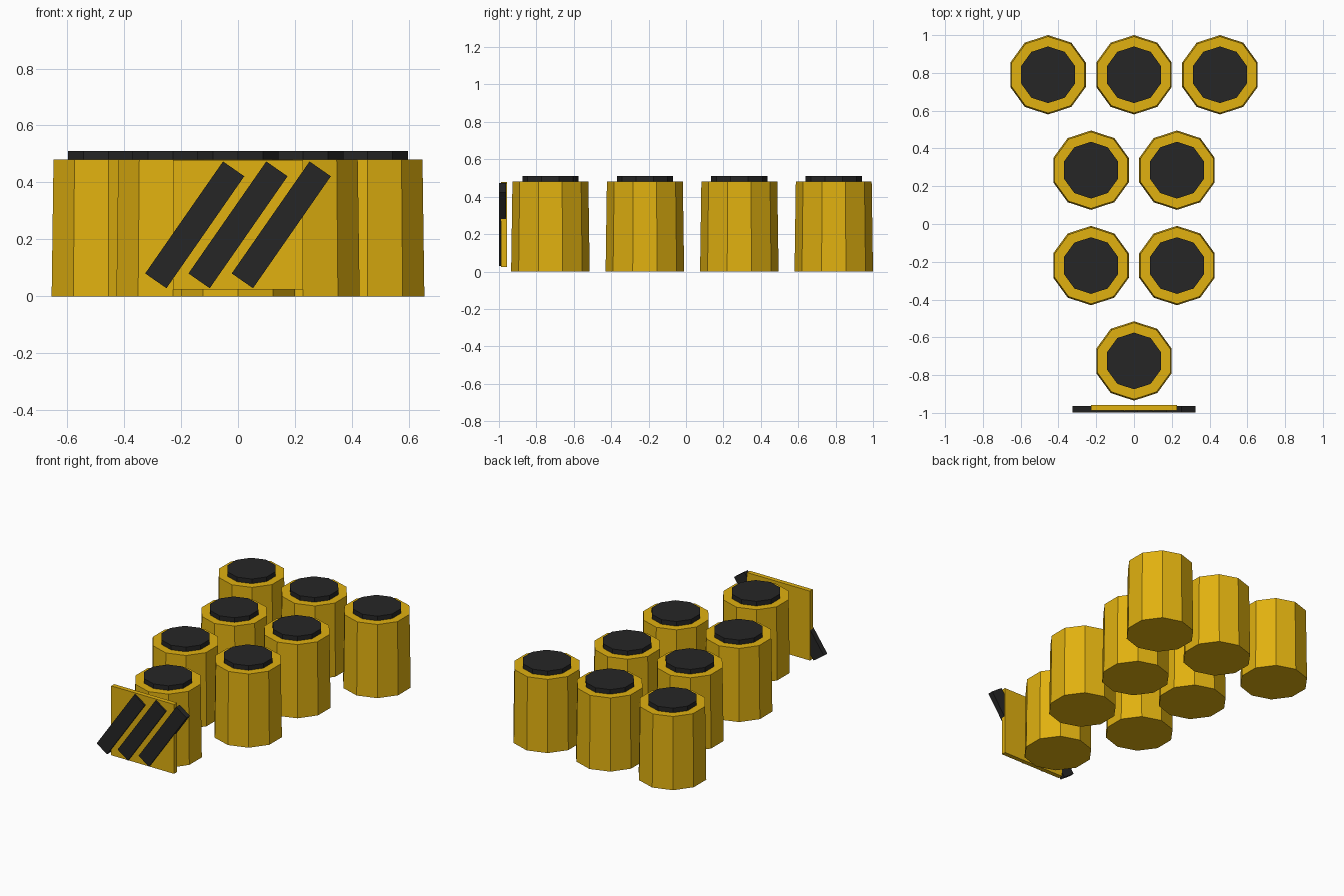
import bpy, math

cube = bpy.data.objects.get("Cube")
if cube:
    bpy.data.objects.remove(cube, do_unlink=True)


def material(name, rgb):
    mat = bpy.data.materials.new(name)
    mat.use_nodes = True
    mat.diffuse_color = (*rgb, 1)
    mat.node_tree.nodes["Principled BSDF"].inputs["Base Color"].default_value = (*rgb, 1)
    return mat


YELLOW = material("yellow", (0.75, 0.44, 0.005))
BLACK = material("black", (0.019, 0.019, 0.019))


def finish(name, mat):
    obj = bpy.context.object
    obj.name = name
    obj.data.materials.append(mat)
    return obj


def drum(name, x, y, z0, z1, r0, r1, mat):
    """Ten-sided, optionally tapered drum between two heights."""
    bpy.ops.mesh.primitive_cone_add(vertices=10, radius1=r0, radius2=r1, depth=z1 - z0,
                                    location=(x, y, (z0 + z1) / 2))
    return finish(name, mat)


def box(name, centre, size, tilt, mat):
    bpy.ops.mesh.primitive_cube_add(size=1, location=centre, rotation=(0, tilt, 0))
    bpy.context.object.scale = size
    return finish(name, mat)


# Barrels with lids, in four rows from front to back
SPACING = 0.455
for row, count in enumerate((1, 2, 2, 3)):
    y = -0.725 + row * 0.505
    for i in range(count):
        x = (i - (count - 1) / 2) * SPACING
        tag = f"{row + 1}_{i + 1}"
        drum("barrel_" + tag, x, y, 0, 0.48, 0.21, 0.203, YELLOW)
        drum("barrel_lid_" + tag, x, y, 0.48, 0.51, 0.15, 0.15, BLACK)

# Sign board with slanted stripes in front
box("sign_board", (0, -0.973, 0.252), (0.456, 0.03, 0.455), 0, YELLOW)
for i in (-1, 0, 1):
    box(f"sign_stripe_{i + 2}", (i * 0.152, -0.981, 0.251), (0.091, 0.036, 0.479),
        math.radians(34.8), BLACK)
